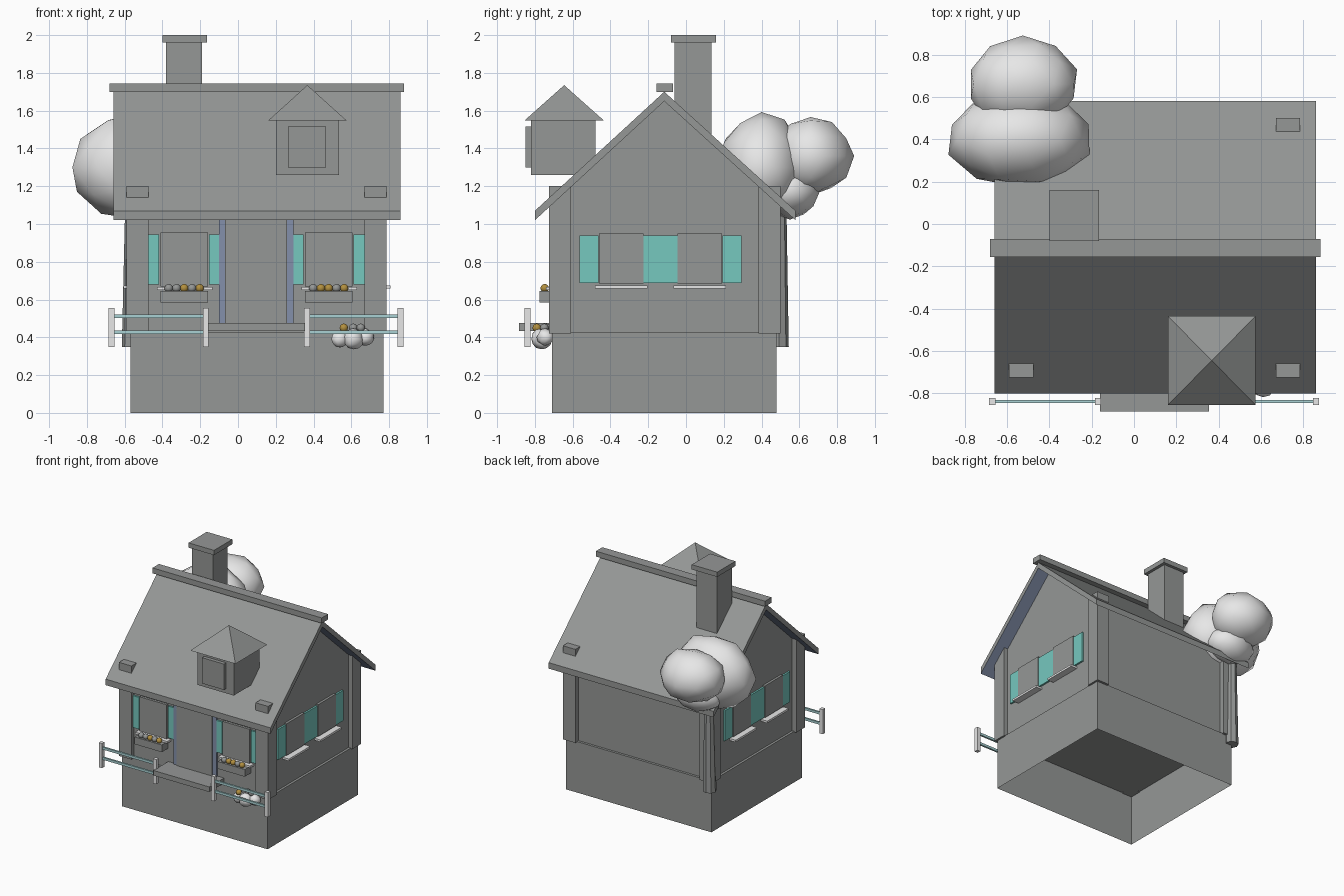
import bpy, bmesh, random
from mathutils import Vector

random.seed(4)
if "Cube" in bpy.data.objects:
    bpy.data.objects.remove(bpy.data.objects["Cube"], do_unlink=True)


def material(name, rgb):
    m = bpy.data.materials.new(name)
    m.use_nodes = True
    color = (*rgb, 1)
    m.diffuse_color = color
    m.node_tree.nodes["Principled BSDF"].inputs["Base Color"].default_value = color
    return m


GREY = material("plain grey", (0.3, 0.31, 0.305))
WHITE = material("off white", (0.8, 0.8, 0.8))
TEAL = material("teal", (0.18, 0.58, 0.52))
PALE = material("pale teal", (0.4, 0.65, 0.66))
BLUE = material("slate blue", (0.23, 0.28, 0.41))
GOLD = material("gold", (0.45, 0.28, 0.05))


def finish(name, bm, *mats):
    bmesh.ops.recalc_face_normals(bm, faces=bm.faces)
    mesh = bpy.data.meshes.new(name)
    bm.to_mesh(mesh)
    bm.free()
    for m in mats:
        mesh.materials.append(m)
    obj = bpy.data.objects.new(name, mesh)
    bpy.context.collection.objects.link(obj)
    return obj


def box(name, xs, ys, zs, mat=GREY):
    bm = bmesh.new()
    bmesh.ops.create_cube(bm, size=1)
    for v in bm.verts:
        v.co = Vector([(a + b) / 2 + c * (b - a) for c, (a, b) in zip(v.co, (xs, ys, zs))])
    return finish(name, bm, mat)


def extrude_x(name, profile, x0, x1, *mats):
    bm = bmesh.new()
    face = bm.faces.new([bm.verts.new((x0, y, z)) for y, z in profile])
    new = bmesh.ops.extrude_face_region(bm, geom=[face])["geom"]
    for v in new:
        if isinstance(v, bmesh.types.BMVert):
            v.co.x = x1
    return finish(name, bm, *mats)


def blob(name, center, radii, mat, detail=2, rough=0.0):
    bm = bmesh.new()
    bmesh.ops.create_icosphere(bm, subdivisions=detail, radius=1)
    for v in bm.verts:
        k = 1 + random.uniform(-rough, rough)
        v.co = Vector([c + r * k * a for c, r, a in zip(center, radii, v.co)])
    obj = finish(name, bm, mat)
    for p in obj.data.polygons:
        p.use_smooth = True
    return obj


def cone(name, sides, r0, r1, base, top, turn=0.0, mat=GREY):
    bm = bmesh.new()
    bmesh.ops.create_cone(bm, cap_ends=True, segments=sides, radius1=r0, radius2=r1, depth=1)
    for v in bm.verts:
        v.co = Vector(base).lerp(Vector(top), v.co.z + 0.5) + Vector((v.co.x, v.co.y, 0))
    return finish(name, bm, mat)


# Hollow foundation, open underneath
base = box("foundation", (-0.57, 0.77), (-0.71, 0.48), (0, 0.425))
bm = bmesh.new()
bm.from_mesh(base.data)
bmesh.ops.delete(bm, geom=[f for f in bm.faces if f.normal.z < -0.5], context="FACES")
bm.to_mesh(base.data)
bm.free()

# Walls with gables
extrude_x("walls", [(-0.69, 0.42), (-0.69, 1.13), (-0.115, 1.66), (0.46, 1.13), (0.46, 0.42)],
          -0.55, 0.75, GREY)

# Corner posts rising through the roof
for x in (-0.59, 0.67):
    for y in (-0.725, 0.385):
        box("corner_post", (x, x + 0.115), (y, y + 0.115), (0.42, 1.2))

# Roof with blue underside
roof = extrude_x("roof", [(-0.8, 1.07), (-0.115, 1.7), (0.58, 1.07), (0.58, 1.02),
                          (-0.115, 1.65), (-0.8, 1.02)], -0.66, 0.86, GREY, BLUE)
for p in roof.data.polygons:
    p.material_index = int(p.normal.z < -0.1)
box("ridge_cap", (-0.68, 0.88), (-0.155, -0.07), (1.7, 1.745))

# Chimney
box("chimney", (-0.38, -0.19), (-0.06, 0.135), (1.4, 1.96))
box("chimney_cap", (-0.4, -0.165), (-0.08, 0.16), (1.96, 2))

# Dormer with pyramid roof
box("dormer", (0.2, 0.535), (-0.82, -0.48), (1.26, 1.55))
box("dormer_window", (0.265, 0.465), (-0.85, -0.82), (1.3, 1.515))
bm = bmesh.new()
corners = [bm.verts.new((x, y, 1.548)) for x, y in
           ((0.16, -0.855), (0.575, -0.855), (0.575, -0.435), (0.16, -0.435))]
tip = bm.verts.new((0.367, -0.645, 1.735))
bm.faces.new(corners)
for i in range(4):
    bm.faces.new((corners[i], corners[(i + 1) % 4], tip))
finish("dormer_roof", bm, GREY)

# Door and step
box("door_frame", (-0.1, 0.295), (-0.705, -0.68), (0.44, 1.06), BLUE)
box("door", (-0.07, 0.26), (-0.713, -0.68), (0.44, 1.06))
step = box("door_step", (-0.16, 0.355), (-0.885, -0.69), (0.433, 0.475))
step.data.materials.append(BLUE)
for p in step.data.polygons:
    p.material_index = int(p.normal.z < -0.5)

# Front windows, shutters, sills and flower boxes
GREY_FLOWER, GOLD_FLOWER = GREY, GOLD
rows = [(-0.285, "wwgwg"), (0.48, "wggwg")]
for cx, pattern in rows:
    box("front_window", (cx - 0.125, cx + 0.125), (-0.71, -0.68), (0.67, 0.955))
    for side in (-1, 1):
        sx = cx + side * 0.182
        box("front_shutter", (sx - 0.05, sx + 0.05), (-0.705, -0.68), (0.68, 0.945), TEAL)
    box("front_sill", (cx - 0.145, cx + 0.15), (-0.74, -0.68), (0.65, 0.667), WHITE)
    box("flower_box", (cx - 0.125, cx + 0.125), (-0.775, -0.69), (0.585, 0.645))
    for i, kind in enumerate(pattern):
        blob("flower", (cx + 0.041 * (i - 2), -0.748, 0.66), [0.023] * 3,
             GOLD_FLOWER if kind == "g" else GREY_FLOWER)

# Gable windows, shutters and sills on both ends
for wall, out in ((-0.55, -1), (0.75, 1)):
    def depth(d):
        return sorted((wall - out * 0.02, wall + out * d))
    for cy in (-0.343, 0.073):
        box("gable_window", depth(0.02), (cy - 0.118, cy + 0.118), (0.685, 0.95))
        for side in (-1, 1):
            sy = cy + side * 0.17
            box("gable_shutter", depth(0.015), (sy - 0.051, sy + 0.051), (0.687, 0.94), TEAL)
        box("gable_sill", depth(0.057), (cy - 0.14, cy + 0.14), (0.658, 0.675), WHITE)

# Fence in two sections
for x0, x1 in ((-0.67, -0.17), (0.365, 0.86)):
    for x in (x0, x1):
        box("fence_post", (x - 0.015, x + 0.015), (-0.855, -0.823), (0.35, 0.555), WHITE)
    for z in (0.427, 0.512):
        box("fence_rail", (x0, x1), (-0.846, -0.831), (z - 0.01, z + 0.01), PALE)

# Small bush with flowers
for x, y, z, r in ((0.54, -0.755, 0.39, 0.045), (0.61, -0.765, 0.39, 0.055),
                   (0.675, -0.745, 0.4, 0.045)):
    blob("bush", (x, y, z), (r, r, r), WHITE, 2, 0.08)
for x, y, mat in ((0.56, -0.79, GOLD), (0.61, -0.74, GREY), (0.65, -0.75, GREY)):
    blob("bush_flower", (x, y, 0.45), [0.023] * 3, mat)

# Tree
cone("tree_trunk", 8, 0.052, 0.035, (-0.563, 0.492, 0.35), (-0.56, 0.495, 1.2))
blob("tree_front_crown", (-0.54, 0.4, 1.3), (0.345, 0.23, 0.285), WHITE, 2, 0.05)
blob("tree_back_crown", (-0.525, 0.66, 1.36), (0.265, 0.225, 0.21), WHITE, 2, 0.05)
blob("tree_low_crown", (-0.5, 0.55, 1.17), (0.2, 0.15, 0.14), WHITE, 2, 0.05)
